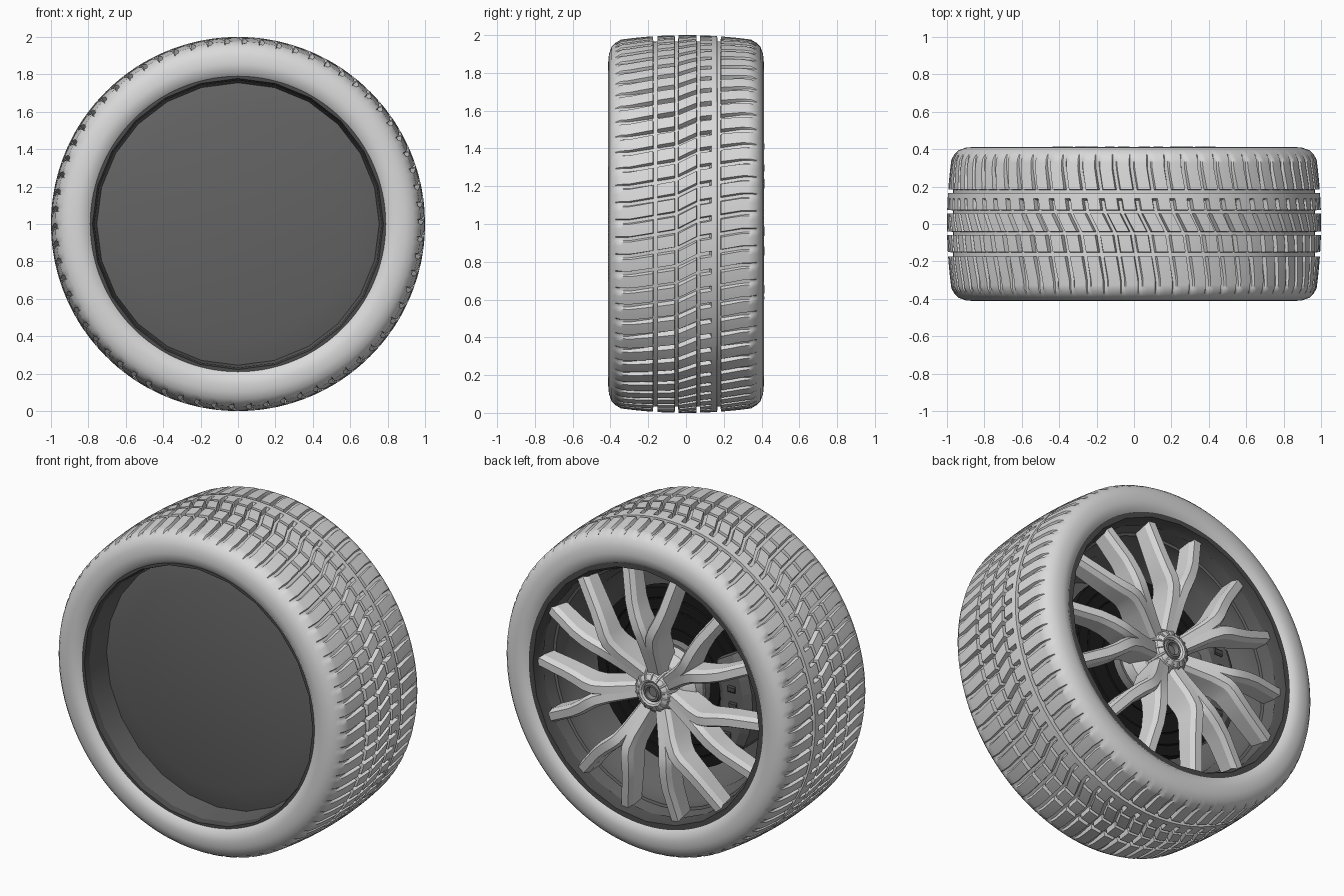
import bpy, bmesh, math
from mathutils import Vector

if "Cube" in bpy.data.objects:
    bpy.data.objects.remove(bpy.data.objects["Cube"])

TAU = 2 * math.pi


def material(name, value):
    m = bpy.data.materials.new(name)
    m.use_nodes = True
    colour = (value, value, value, 1)
    m.diffuse_color = colour
    m.node_tree.nodes["Principled BSDF"].inputs["Base Color"].default_value = colour
    return m


RUBBER = material("light grey tyre", 0.7)
ALLOY = material("light grey alloy", 0.7)
RIM = material("dark grey rim", 0.125)
LIP = material("darker grey lip", 0.07)
STEEL = material("mid grey steel", 0.2)
BLACK = material("black brake", 0.01)


def finish(name, bm, mat, smooth=None):
    bmesh.ops.remove_doubles(bm, verts=bm.verts, dist=1e-5)
    bmesh.ops.recalc_face_normals(bm, faces=bm.faces)
    mesh = bpy.data.meshes.new(name)
    bm.to_mesh(mesh)
    bm.free()
    mesh.materials.append(mat)
    obj = bpy.data.objects.new(name, mesh)
    bpy.context.collection.objects.link(obj)
    if smooth:
        bpy.ops.object.select_all(action="DESELECT")
        obj.select_set(True)
        bpy.context.view_layer.objects.active = obj
        bpy.ops.object.shade_smooth_by_angle(angle=math.radians(smooth))
    return obj


def on_wheel(r, angle, y):
    return Vector((r * math.cos(angle), y, 1 + r * math.sin(angle)))


def skin(bm, rows):
    """Join closed rows of points with quads."""
    grid = [[bm.verts.new(p) for p in row] for row in rows]
    for a, b in zip(grid, grid[1:]):
        n = len(a)
        for i in range(n):
            j = (i + 1) % n
            bm.faces.new((a[i], a[j], b[j], b[i]))
    return grid


def lathe(name, profile, mat, steps, smooth=None):
    """Turn (radius, y) points about the axle."""
    bm = bmesh.new()
    skin(bm, [[on_wheel(max(r, 1e-6), TAU * i / steps, y) for i in range(steps)]
              for r, y in profile])
    return finish(name, bm, mat, smooth)


def sweep(bm, path, turn, chamfer):
    """Chamfered bar along (radial, sideways, width, y_top, y_bottom) stations."""
    rows = []
    for i, (r, s, w, top, bottom) in enumerate(path):
        a, b = path[max(i - 1, 0)], path[min(i + 1, len(path) - 1)]
        t = Vector((b[0] - a[0], b[1] - a[1])).normalized()
        n = Vector((-t.y, t.x))
        row = []
        for k, y in ((-.5, bottom), (-.5, top - chamfer), (-.3, top),
                     (.3, top), (.5, top - chamfer), (.5, bottom)):
            p = Vector((r, s)) + n * w * k
            row.append(on_wheel(p.length, math.atan2(p.y, p.x) + turn, y))
        rows.append(row)
    grid = skin(bm, rows)
    bm.faces.new(grid[0])
    bm.faces.new(grid[-1])


# Tyre: ribs with ring grooves, and slanted cuts that run out on the shoulders
PITCHES = 66
COLUMNS = ((0, 0), (.22, 0), (.45, 0), (.69, 0), (.76, 1), (.95, 1))
FLOOR = .967
side = [(.35, .785), (.385, .79), (.405, .815), (.412, .855),
        (.408, .90), (.394, .938), (.372, .96)]
# start, end, cut start, cut end (across the tread)
ribs = [(-.345, -.175, -1, 1), (-.15, -.06, -1, 1), (-.04, .055, -1, 1),
        (.075, .165, 0, .125), (.185, .345, -1, 1)]

# each row: y, land radius, cut radius
rows = [(-y, r, r) for y, r in side]
for n, (y0, y1, c0, c1) in enumerate(ribs):
    if n > 0:
        rows.append((y0 - .002, FLOOR, FLOOR))
    for i in range(10):
        y = y0 + (y1 - y0) * i / 9
        r = 1 - .2 * y * y
        rows.append((y, r, min(r, FLOOR) if c0 <= y <= c1 else r))
    if n < len(ribs) - 1:
        rows.append((y1 + .002, FLOOR, FLOOR))
rows += [(y, r, r) for y, r in reversed(side)]


def clamp(v, low, high):
    return max(low, min(high, v))


def slant(y):
    return .35 * clamp(y, -.05, .065) + .17 * clamp(y, -.3, .3)


bm = bmesh.new()
skin(bm, [[on_wheel(cut if low else land, TAU * (p + f) / PITCHES + slant(y), y)
           for p in range(PITCHES) for f, low in COLUMNS] for y, land, cut in rows])
finish("tyre", bm, RUBBER, 40)

# Rim: lips, stepped barrel and closed inner face
SIDES = 24
lathe("back_lip", [(.81, .36), (.805, .39), (.77, .39), (.76, .35), (.745, .33)],
      LIP, SIDES, 30)
lathe("barrel", [(.745, .33), (.73, .25), (.715, .245), (.705, .12), (.67, .08),
                 (.66, -.16), (.62, -.21), (0, -.21)], RIM, 48, 40)
lathe("front_lip", [(.81, -.35), (.805, -.385), (.778, -.385), (.768, -.35)],
      LIP, SIDES, 30)
lathe("front_barrel", [(.768, -.35), (.755, -.20)], RIM, SIDES, 30)
lathe("inner_face", [(.755, -.20), (.62, -.235), (0, -.235)], RIM, SIDES, 30)

# Spokes: seven forks, each made of two mirrored prongs
prong = [(.06, .012, .065, .30, .16), (.18, .016, .075, .345, .18),
         (.28, .021, .08, .385, .21), (.36, .034, .082, .41, .25),
         (.41, .054, .082, .415, .27), (.47, .083, .08, .408, .275),
         (.55, .114, .077, .395, .27), (.75, .168, .075, .35, .24)]
for k in range(7):
    bm = bmesh.new()
    for flip in (1, -1):
        sweep(bm, [(r, s * flip, w, t, b) for r, s, w, t, b in prong],
              math.pi / 2 + TAU * k / 7, .03)
    finish("spoke_%d" % (k + 1), bm, ALLOY, 25)

# Hub
lathe("hub_plate", [(0, .24), (.15, .24), (.21, .2), (.22, .1), (0, .1)], ALLOY, 28, 30)
lathe("hub_cap", [(.13, .24), (.13, .29), (.11, .33), (.08, .345), (.068, .34),
                  (.06, .325)], ALLOY, 14)
lathe("hub_centre", [(.06, .325), (.05, .34), (.038, .34), (.03, .315), (0, .315)],
      STEEL, 24, 30)
for k in range(14):
    bm = bmesh.new()
    sweep(bm, [(.084, 0, .012, .349, .32), (.109, 0, .014, .337, .30),
               (.133, 0, .014, .30, .27)], TAU * (k + .5) / 14, .004)
    finish("cap_ridge_%d" % (k + 1), bm, ALLOY)

# Brake: disc with grooved rings, hat and caliper
lathe("brake_disc", [(.22, .10), (.30, .10), (.30, .09), (.40, .09), (.405, .085),
                     (.41, .09), (.47, .09), (.475, .085), (.48, .09), (.54, .09),
                     (.54, .03), (.22, .03), (.22, .10)], BLACK, 48, 30)
lathe("disc_hat", [(.24, .09), (.23, .14), (0, .14)], STEEL, 32, 30)
lathe("axle", [(.12, .1), (.12, -.2)], STEEL, 24, 30)

bm = bmesh.new()
arc = []
for i in range(9):
    a = math.radians(-34 + 8.5 * i)
    edge = .04 if i in (0, 8) else 0
    arc.append((.47 * math.cos(a), .47 * math.sin(a), .22 - edge, .21 - edge, 0))
sweep(bm, arc, math.pi, .03)
finish("caliper", bm, RIM)
for i in range(5):
    a = math.radians(-24 + 12 * i)
    bm = bmesh.new()
    r, s = .47 * math.cos(a), .47 * math.sin(a)
    sweep(bm, [(r - .025, s, .04, .22, .19), (r + .025, s, .04, .22, .19)], math.pi, .006)
    finish("caliper_bolt_%d" % (i + 1), bm, LIP)
